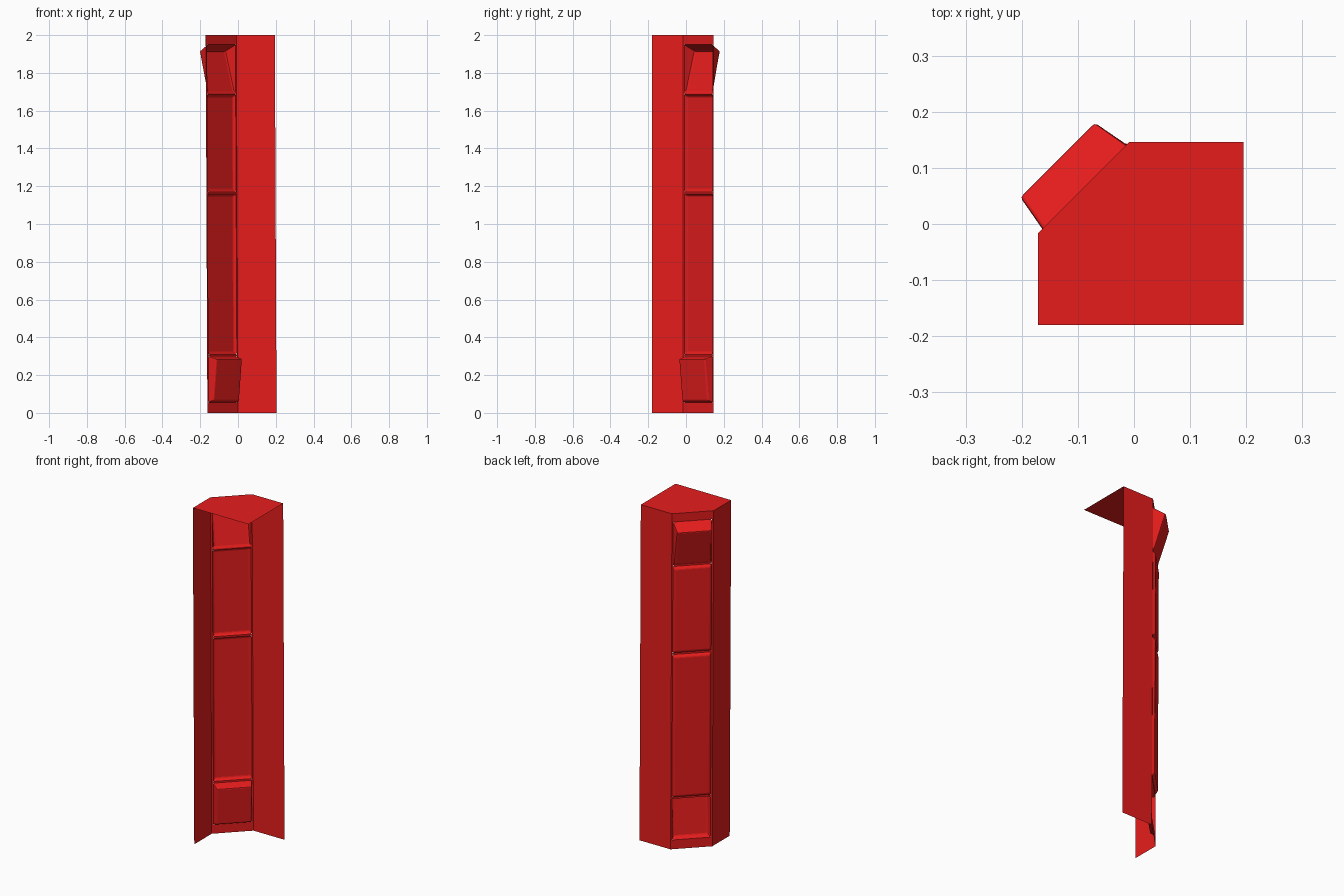
import bpy, bmesh

if "Cube" in bpy.data.objects:
    bpy.data.objects.remove(bpy.data.objects["Cube"])

R2 = 2 ** 0.5
S0, S1 = -0.132, 0.0965      # corner strip ends, measured along the strip
A, B = -0.122, 0.090         # panel opening sides
LEAN = 0.009

red = bpy.data.materials.new("red_paint")
red.diffuse_color = (0.8, 0.012, 0.012, 1)
red.use_nodes = True
red.node_tree.nodes["Principled BSDF"].inputs["Base Color"].default_value = red.diffuse_color


def lean(x, y, z):
    return (x + LEAN * (1 - z / 2), y, z)


def strip(s, d, z):
    """Point on the diagonal strip: s along it, d towards the inside."""
    return lean((R2 * s - 0.155 + R2 * d) / 2, (R2 * s + 0.155 - R2 * d) / 2, z)


def make(name, faces, bevel=0):
    bm = bmesh.new()
    for pts in faces:
        bm.faces.new([bm.verts.new(p) for p in pts])
    bmesh.ops.remove_doubles(bm, verts=bm.verts, dist=1e-5)
    bmesh.ops.recalc_face_normals(bm, faces=bm.faces)
    # make the outside (back left) the front of the sheet
    if sum((f.normal.y - f.normal.x) * f.calc_area() for f in bm.faces) < 0:
        bmesh.ops.reverse_faces(bm, faces=bm.faces)
    me = bpy.data.meshes.new(name)
    bm.to_mesh(me)
    bm.free()
    me.materials.append(red)
    ob = bpy.data.objects.new(name, me)
    bpy.context.collection.objects.link(ob)
    if bevel:
        m = ob.modifiers.new("soft_edges", "BEVEL")
        m.width, m.segments = bevel, 2
        m.limit_method = "ANGLE"
        m.angle_limit = 0.35
    return ob


# name, opening z range, face z range, depth at face bottom and top, side inset
panels = [
    ("lower_vent", (0.055, 0.30), (0.065, 0.285), (0.026, 0.050), 0.010),
    ("long_panel", (0.31, 1.16), (0.322, 1.148), (-0.014, -0.014), 0.008),
    ("middle_panel", (1.17, 1.685), (1.182, 1.673), (-0.014, -0.014), 0.008),
    ("tilted_head", (1.692, 1.95), (1.704, 1.915), (-0.008, -0.069), 0.012),
]

# thin shell: left wall, back wall and top cap
walls = []
for s, end in ((S0, (-0.171, -0.18)), (S1, (0.195, 0.1465))):
    walls.append([strip(s, 0, 0), strip(s, 0, 2), lean(*end, 2), lean(*end, 0)])
make("left_wall", walls[:1])
make("back_wall", walls[1:])
cap = make("top_cap", [[lean(-0.171, -0.18, 2), lean(0.195, -0.18, 2), lean(0.195, 0.1465, 2),
                        strip(S1, 0, 2), strip(S0, 0, 2)]])

# diagonal strip with openings
frame = []


def quad(s0, s1, z0, z1):
    frame.append([strip(s0, 0, z0), strip(s1, 0, z0), strip(s1, 0, z1), strip(s0, 0, z1)])


z = 0
for _, (z0, z1), *_ in panels:
    quad(S0, S1, z, z0)
    quad(S0, A, z0, z1)
    quad(B, S1, z0, z1)
    z = z1
quad(S0, S1, z, 2)
make("diagonal_frame", frame)

# pressed panels: sloped sides and a flat face
for name, (z0, z1), (f0, f1), (d0, d1), inset in panels:
    base = [strip(A, 0, z0), strip(B, 0, z0), strip(B, 0, z1), strip(A, 0, z1)]
    a, b = A + inset, B - inset
    face = [strip(a, d0, f0), strip(b, d0, f0), strip(b, d1, f1), strip(a, d1, f1)]
    sides = [[base[i], base[(i + 1) % 4], face[(i + 1) % 4], face[i]] for i in range(4)]
    make(name, [face] + sides, 0.006)
